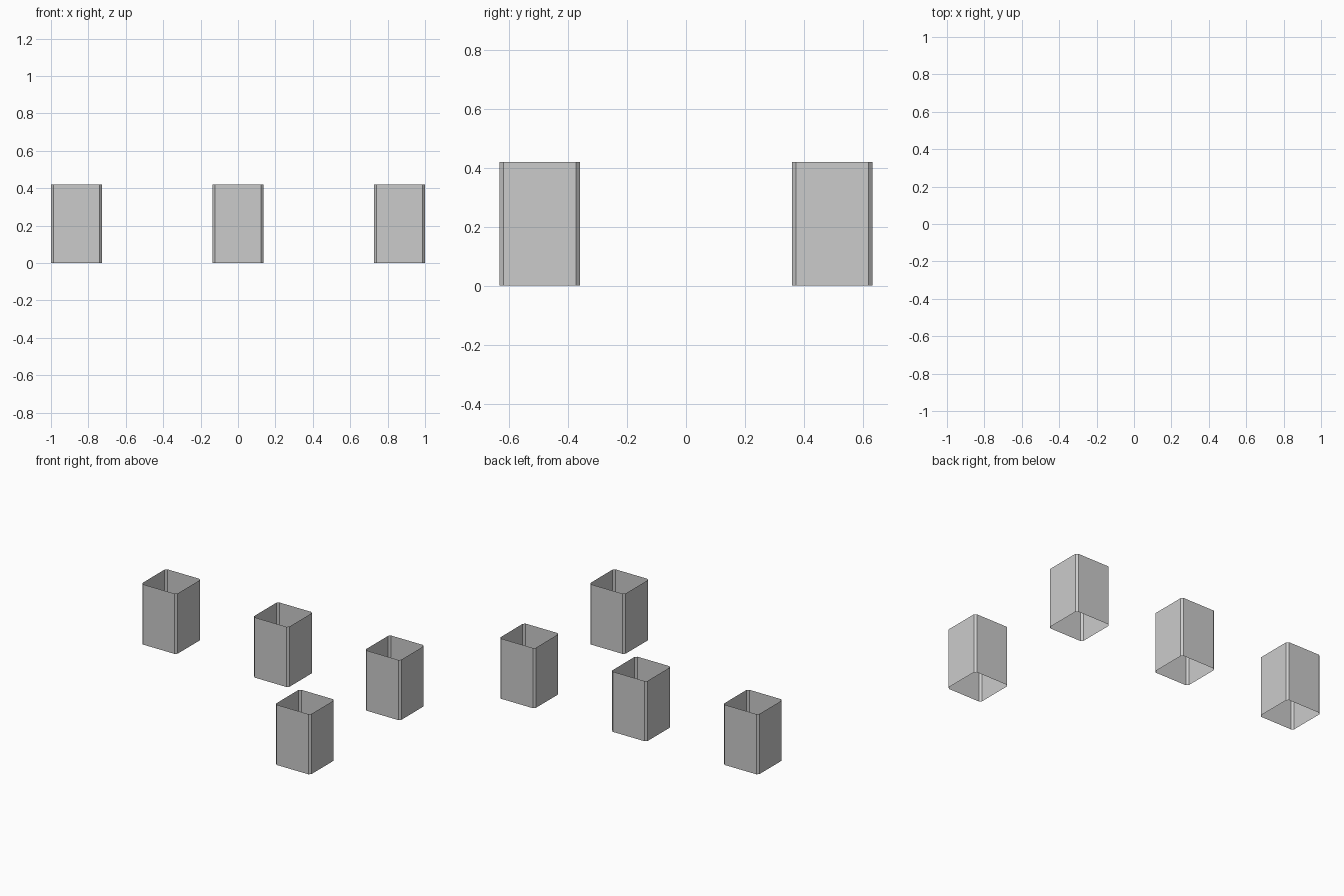
import bpy, bmesh
from mathutils import Matrix

if "Cube" in bpy.data.objects:
    bpy.data.objects.remove(bpy.data.objects["Cube"])

SIZE, HEIGHT, CHAMFER = 0.273, 0.42, 0.0135
X, Y = 0.8635, 0.4955


def open_sleeve(name, x, y):
    """Thin square sleeve with chamfered corners, open at top and bottom."""
    bm = bmesh.new()
    bmesh.ops.create_cube(bm, size=1, matrix=Matrix.Diagonal((SIZE, SIZE, HEIGHT, 1)))
    upright = [e for e in bm.edges
               if abs(e.verts[0].co.z - e.verts[1].co.z) > HEIGHT / 2]
    bmesh.ops.bevel(bm, geom=upright, offset=CHAMFER, segments=1, affect='EDGES')
    bm.normal_update()
    caps = [f for f in bm.faces if abs(f.normal.z) > 0.9]
    bmesh.ops.delete(bm, geom=caps, context='FACES')
    bmesh.ops.translate(bm, verts=bm.verts, vec=(0, 0, HEIGHT / 2))
    mesh = bpy.data.meshes.new(name)
    bm.to_mesh(mesh)
    bm.free()
    obj = bpy.data.objects.new(name, mesh)
    obj.location = (x, y, 0)
    bpy.context.collection.objects.link(obj)


# back row of three sleeves
for name, x in (("left", -X), ("middle", 0), ("right", X)):
    open_sleeve("back_" + name + "_sleeve", x, Y)

# single sleeve at the front right
open_sleeve("front_right_sleeve", X, -Y)
